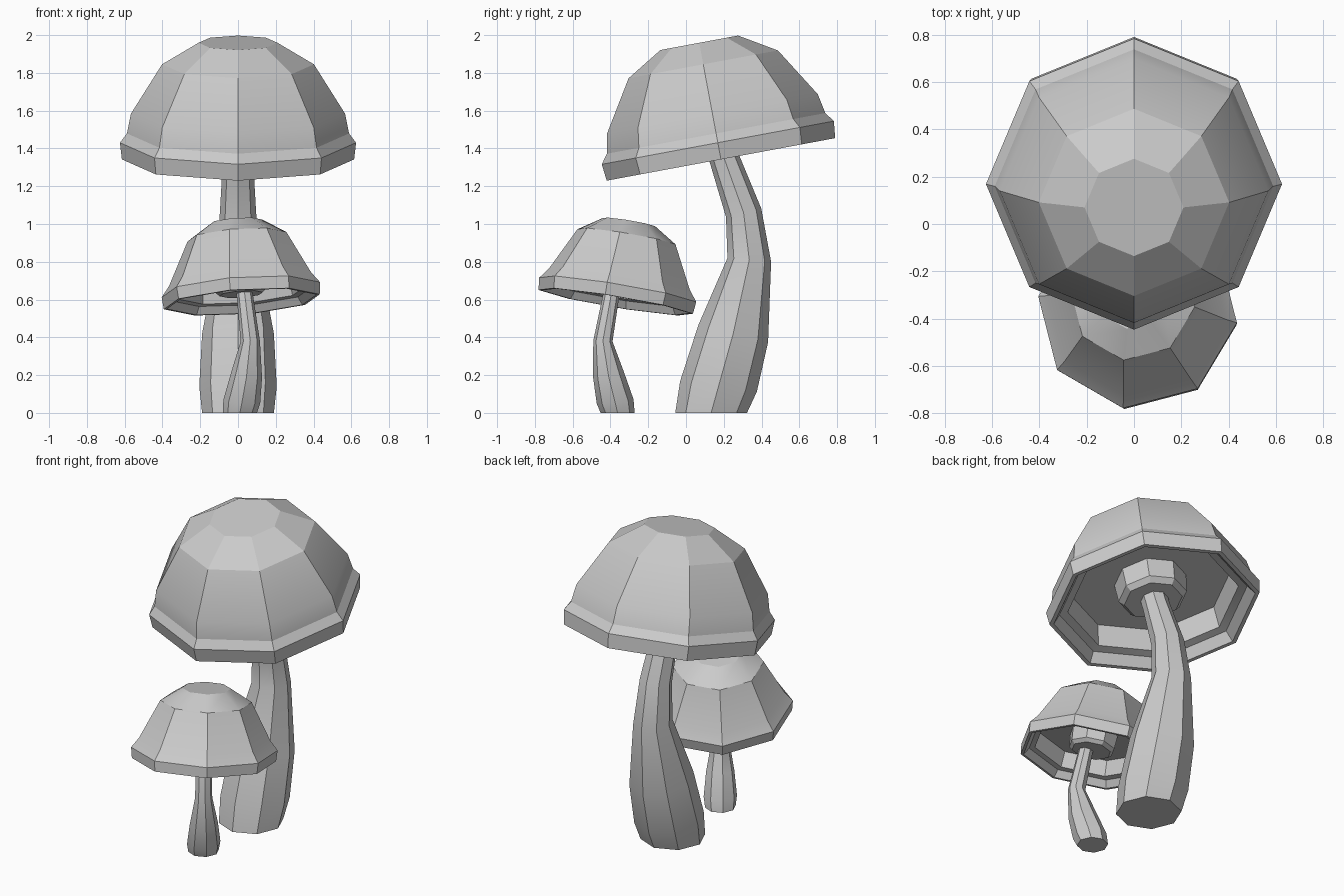
import bpy, bmesh, math
from mathutils import Vector, Matrix

if "Cube" in bpy.data.objects:
    bpy.data.objects.remove(bpy.data.objects["Cube"])

SIDES = 8


def finish(name, rings, angle):
    """Skin a list of 8-point rings and cap both ends."""
    bm = bmesh.new()
    loops = [[bm.verts.new(p) for p in ring] for ring in rings]
    for a, b in zip(loops, loops[1:]):
        for i in range(SIDES):
            j = (i + 1) % SIDES
            bm.faces.new((a[i], a[j], b[j], b[i]))
    bm.faces.new(loops[0][::-1])
    bm.faces.new(loops[-1])
    bmesh.ops.recalc_face_normals(bm, faces=bm.faces)
    mesh = bpy.data.meshes.new(name)
    bm.to_mesh(mesh)
    bm.free()
    ob = bpy.data.objects.new(name, mesh)
    bpy.context.collection.objects.link(ob)
    bpy.ops.object.select_all(action='DESELECT')
    ob.select_set(True)
    bpy.context.view_layer.objects.active = ob
    bpy.ops.object.shade_smooth_by_angle(angle=math.radians(angle))
    return ob


def circle(r, spin=0.0):
    return [Vector((r * math.cos(spin + i * math.tau / SIDES),
                    r * math.sin(spin + i * math.tau / SIDES), 0)) for i in range(SIDES)]


def cap(name, profile, centre, axis, spin, scale, angle):
    """Revolve a (radius, height) profile around a tilted axis."""
    q = Vector((0, 0, 1)).rotation_difference(Vector(axis))
    m = Matrix.Translation(centre) @ q.to_matrix().to_4x4() @ Matrix.Scale(scale, 4)
    rings = [[m @ (p + Vector((0, 0, h))) for p in circle(r, math.radians(spin))]
             for r, h in profile]
    return finish(name, rings, angle)


def stem(name, path):
    """Sweep rings of varying radius along a bent path: (x, y, z, radius)."""
    pts = [Vector(p[:3]) for p in path]
    rings = []
    for i, p in enumerate(path):
        t = pts[min(i + 1, len(pts) - 1)] - pts[max(i - 1, 0)]
        if i == 0:
            t = Vector((0, 0, 1))
        elif i == 1:
            t = t.normalized() + Vector((0, 0, 1))
        q = Vector((0, 0, 1)).rotation_difference(t)
        rings.append([pts[i] + q @ c for c in circle(p[3])])
    return finish(name, rings, 30)


# Underside: collar around the stem, ceiling, stepped inner wall, lip
under = [(0.17, 0.06), (0.20, 0.09), (0.21, 0.21), (0.48, 0.21), (0.50, 0.07),
         (0.55, 0.06), (0.59, 0.0), (0.615, 0.0)]
big_top = [(0.625, 0.09), (0.588, 0.14), (0.567, 0.246), (0.402, 0.512), (0.209, 0.628)]
small_top = [(0.625, 0.095), (0.56, 0.18), (0.39, 0.515), (0.209, 0.63)]

# Large mushroom
cap("large_cap", under + big_top, (0, 0.185, 1.342), (0, -0.183, 0.983), 0, 1.0, 22)
stem("large_stem", [(0, 0.133, 0, 0.19), (0, 0.172, 0.14, 0.205), (0, 0.25, 0.42, 0.19),
                    (0, 0.335, 0.81, 0.116), (0, 0.305, 1.06, 0.096),
                    (0, 0.205, 1.34, 0.08), (0, 0.165, 1.46, 0.08)])

# Small mushroom
cap("small_cap", under + small_top, (0.02, -0.372, 0.588), (-0.073, 0.162, 0.984), -8, 0.68, 30)
stem("small_stem", [(0.01, -0.362, 0, 0.09), (0.02, -0.375, 0.06, 0.098),
                    (0.045, -0.41, 0.2, 0.083), (0.065, -0.44, 0.38, 0.051),
                    (0.035, -0.395, 0.63, 0.043), (0.025, -0.375, 0.69, 0.043)])
